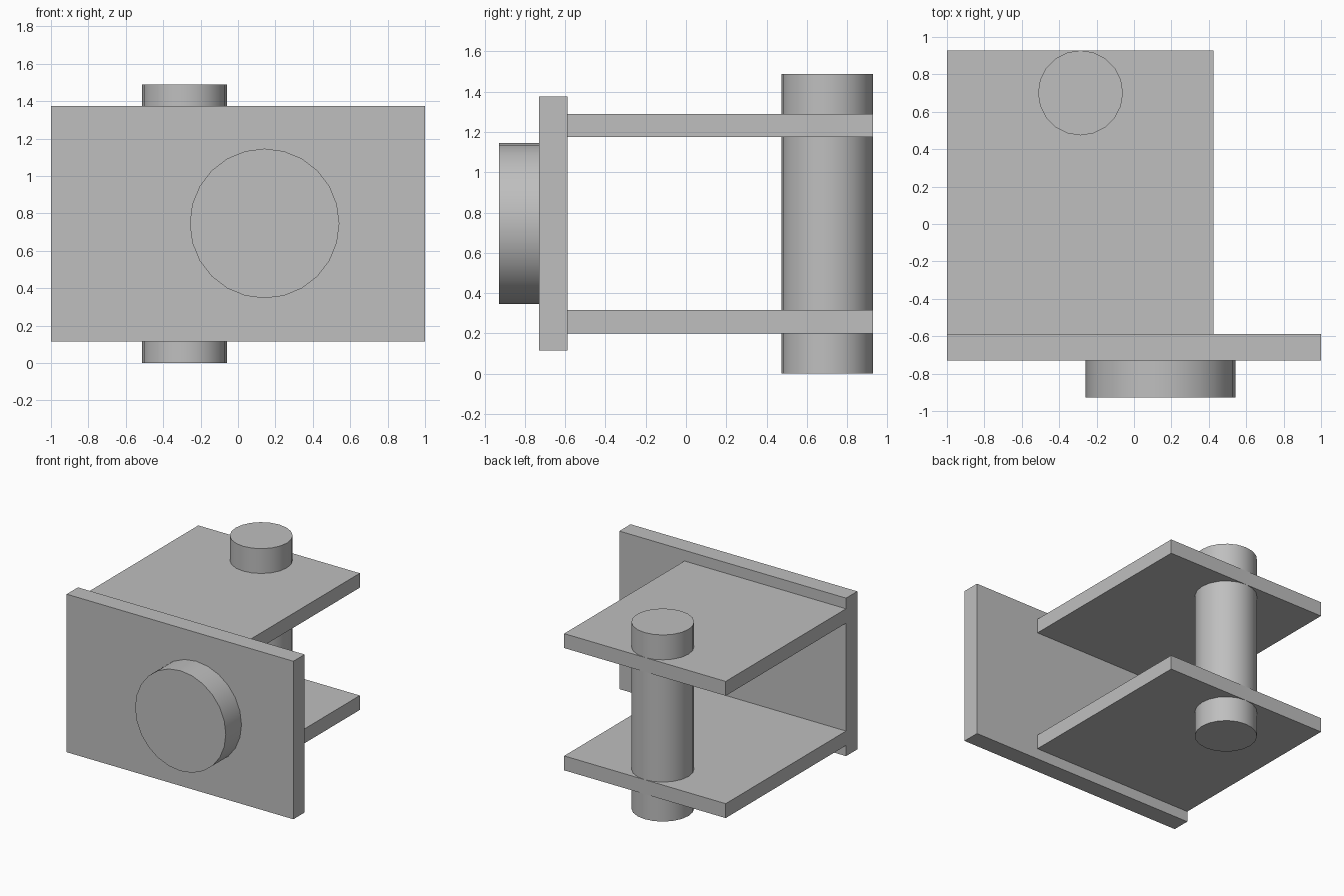
import bpy, math

if "Cube" in bpy.data.objects:
    bpy.data.objects.remove(bpy.data.objects["Cube"])

grey = bpy.data.materials.new("light_grey")
grey.diffuse_color = (0.52, 0.52, 0.52, 1)
grey.use_nodes = True
grey.node_tree.nodes["Principled BSDF"].inputs["Base Color"].default_value = grey.diffuse_color


def box(name, x, y, z):
    """Box spanning the (min, max) ranges x, y, z."""
    bpy.ops.mesh.primitive_cube_add(size=1, location=[sum(r) / 2 for r in (x, y, z)])
    ob = bpy.context.object
    ob.name = name
    ob.scale = [r[1] - r[0] for r in (x, y, z)]
    bpy.ops.object.transform_apply(location=False, rotation=False, scale=True)
    ob.data.materials.append(grey)


def cylinder(name, radius, depth, location, sides, rotation=(0, 0, 0)):
    bpy.ops.mesh.primitive_cylinder_add(vertices=sides, radius=radius, depth=depth,
                                        location=location, rotation=rotation)
    ob = bpy.context.object
    ob.name = name
    ob.data.materials.append(grey)
    bpy.ops.object.shade_smooth_by_angle(angle=math.radians(40))


# Upright mounting plate
box("mounting_plate", (-1, 1), (-0.73, -0.588), (0.115, 1.375))

# Two horizontal arms
for name, z in (("lower_arm", 0.2), ("upper_arm", 1.175)):
    box(name, (-1, 0.425), (-0.588, 0.928), (z, z + 0.115))

# Hinge pin through both arms
cylinder("hinge_pin", 0.227, 1.488, (-0.286, 0.701, 0.744), 20)

# Round boss on the front of the plate
cylinder("front_boss", 0.4, 0.198, (0.142, -0.829, 0.746), 24,
         (math.radians(90), 0, 0))
